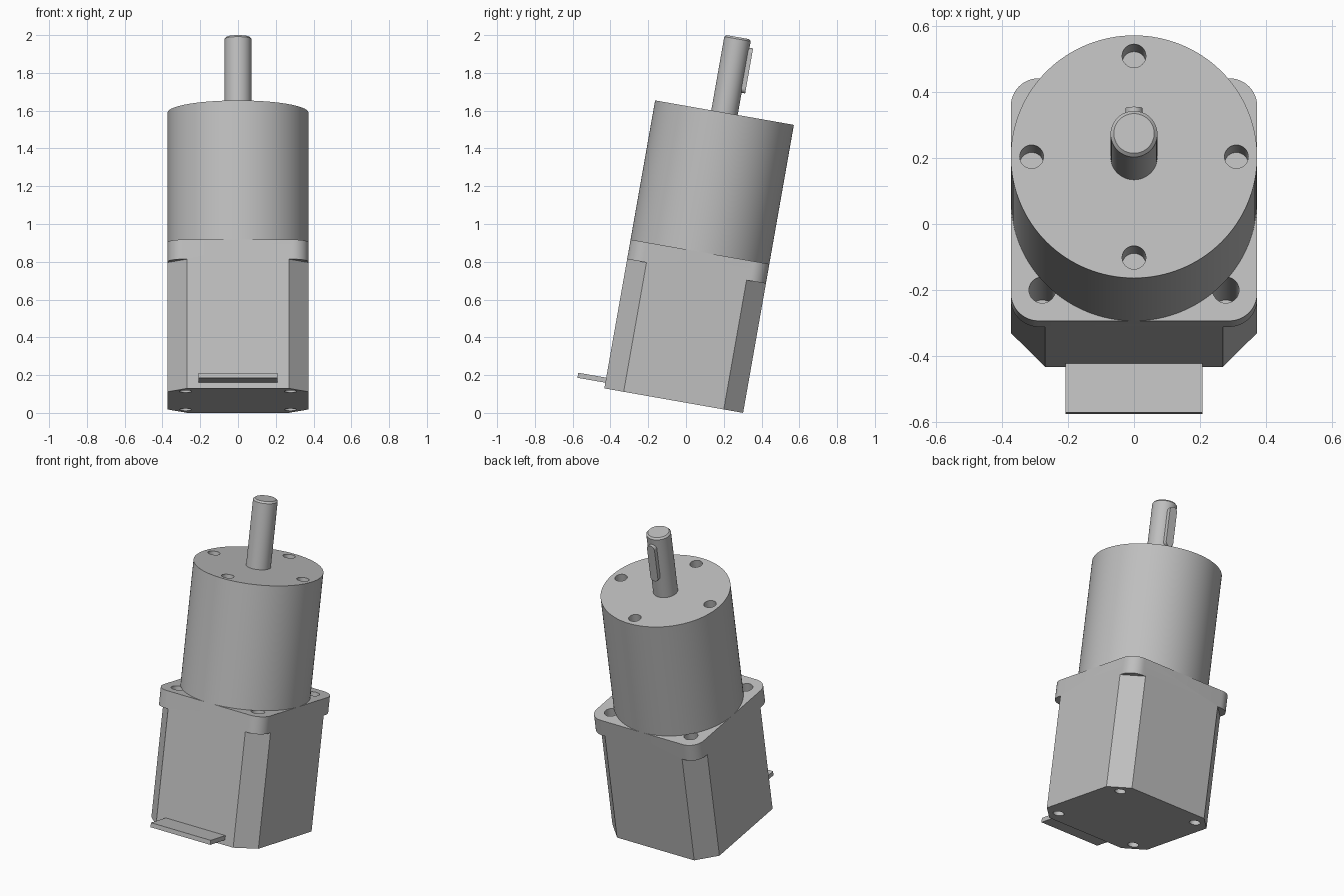
import bpy, bmesh, math
from mathutils import Matrix, Vector

if "Cube" in bpy.data.objects:
    bpy.data.objects.remove(bpy.data.objects["Cube"])

# Whole motor leans back about x, pivoting on the centre of its base
TILT = Matrix.Translation((0, -0.065, 0.065)) @ Matrix.Rotation(math.radians(-10), 4, 'X')
R = 0.373            # half width of the body and radius of the gearbox
BODY_TOP, GEAR_TOP, SHAFT_TOP = 0.80, 1.548, 1.954

grey = bpy.data.materials.new("plain grey")
grey.use_nodes = True
colour = (0.52, 0.52, 0.52, 1)
grey.diffuse_color = colour
grey.node_tree.nodes["Principled BSDF"].inputs["Base Color"].default_value = colour


def make(name, bm):
    bmesh.ops.recalc_face_normals(bm, faces=bm.faces)
    mesh = bpy.data.meshes.new(name)
    bm.to_mesh(mesh)
    bm.free()
    mesh.materials.append(grey)
    obj = bpy.data.objects.new(name, mesh)
    bpy.context.collection.objects.link(obj)
    obj.matrix_world = TILT
    return obj


def add_cylinder(bm, x, y, z0, z1, radius, sides=32):
    place = Matrix.Translation((x, y, (z0 + z1) / 2))
    return bmesh.ops.create_cone(bm, cap_ends=True, segments=sides, radius1=radius,
                                 radius2=radius, depth=z1 - z0, matrix=place)["verts"]


def add_box(bm, centre, size, turn=0):
    place = (Matrix.Rotation(turn, 4, 'Z') @ Matrix.Translation(centre)
             @ Matrix.Diagonal((*size, 1)))
    bmesh.ops.create_cube(bm, size=1, matrix=place)


def rounded_prism(half_x, half_y, radius, z0, z1, steps=12):
    """Rounded rectangle in xy, extruded from z0 to z1."""
    bm = bmesh.new()
    verts = []
    for q, (sx, sy) in enumerate(((1, 1), (-1, 1), (-1, -1), (1, -1))):
        for i in range(steps + 1):
            a = (q + i / steps) * math.pi / 2
            verts.append(bm.verts.new((sx * (half_x - radius) + radius * math.cos(a),
                                       sy * (half_y - radius) + radius * math.sin(a), z0)))
    bmesh.ops.remove_doubles(bm, verts=verts, dist=1e-5)
    face = bm.faces.new([v for v in verts if v.is_valid])
    top = bmesh.ops.extrude_face_region(bm, geom=[face])["geom"]
    bmesh.ops.translate(bm, vec=(0, 0, z1 - z0),
                        verts=[g for g in top if isinstance(g, bmesh.types.BMVert)])
    return bm


def smooth(obj):
    bpy.ops.object.select_all(action='DESELECT')
    obj.select_set(True)
    bpy.context.view_layer.objects.active = obj
    bpy.ops.object.shade_smooth_by_angle(angle=math.radians(30))


def cut(obj, cutter_bm):
    cutter = make("cutter", cutter_bm)
    cutter.hide_render = True
    mod = obj.modifiers.new("cut", 'BOOLEAN')
    mod.operation, mod.solver, mod.object = 'DIFFERENCE', 'EXACT', cutter
    bpy.context.view_layer.objects.active = obj
    bpy.ops.object.modifier_apply(modifier=mod.name)
    bpy.data.objects.remove(cutter)


# Motor body: rounded flange on top, corners chamfered below it, screw holes
body = make("motor_body", rounded_prism(R, R, 0.085, 0, BODY_TOP))
cutters = bmesh.new()
chamfer = (2 * R - 0.104) / math.sqrt(2)
for k in range(4):
    turn = math.pi / 4 + k * math.pi / 2
    add_box(cutters, (chamfer + 0.1, 0, 0.295), (0.2, 0.4, 0.8), turn)
    x, y = (math.copysign(0.278, f(turn)) for f in (math.cos, math.sin))
    add_cylinder(cutters, x, y, 0.4, 0.9, 0.04)
    add_cylinder(cutters, x, y, -0.1, 0.1, 0.032)
cut(body, cutters)
smooth(body)

# Round gearbox with four blind mounting holes
bm = bmesh.new()
add_cylinder(bm, 0, 0, BODY_TOP, GEAR_TOP, R, 128)
gearbox = make("gearbox", bm)
cutters = bmesh.new()
for k in range(4):
    a = k * math.pi / 2
    add_cylinder(cutters, 0.31 * math.cos(a), 0.31 * math.sin(a), GEAR_TOP - 0.13, 1.7, 0.036)
cut(gearbox, cutters)
smooth(gearbox)

# Output shaft with a chamfered tip
bm = bmesh.new()
verts = add_cylinder(bm, 0, 0, GEAR_TOP - 0.02, SHAFT_TOP, 0.071, 64)
rim = [e for e in bm.edges if all(v.co.z > SHAFT_TOP - 0.001 for v in e.verts)]
bmesh.ops.bevel(bm, geom=rim, offset=0.01, segments=1, affect='EDGES')
smooth(make("output_shaft", bm))

# Round-ended key on the back of the shaft
bm = rounded_prism(0.026, 0.121, 0.0259, 0.04, 0.09)
bm.transform(Matrix.Translation((0, 0, 1.788)) @ Matrix.Rotation(math.radians(90), 4, 'X')
             @ Matrix.Diagonal((1, 1, -1, 1)))
smooth(make("shaft_key", bm))

# Flat connector tab at the front of the base
bm = bmesh.new()
add_box(bm, (0, -0.443, 0.044), (0.416, 0.16, 0.027))
make("connector_tab", bm)
